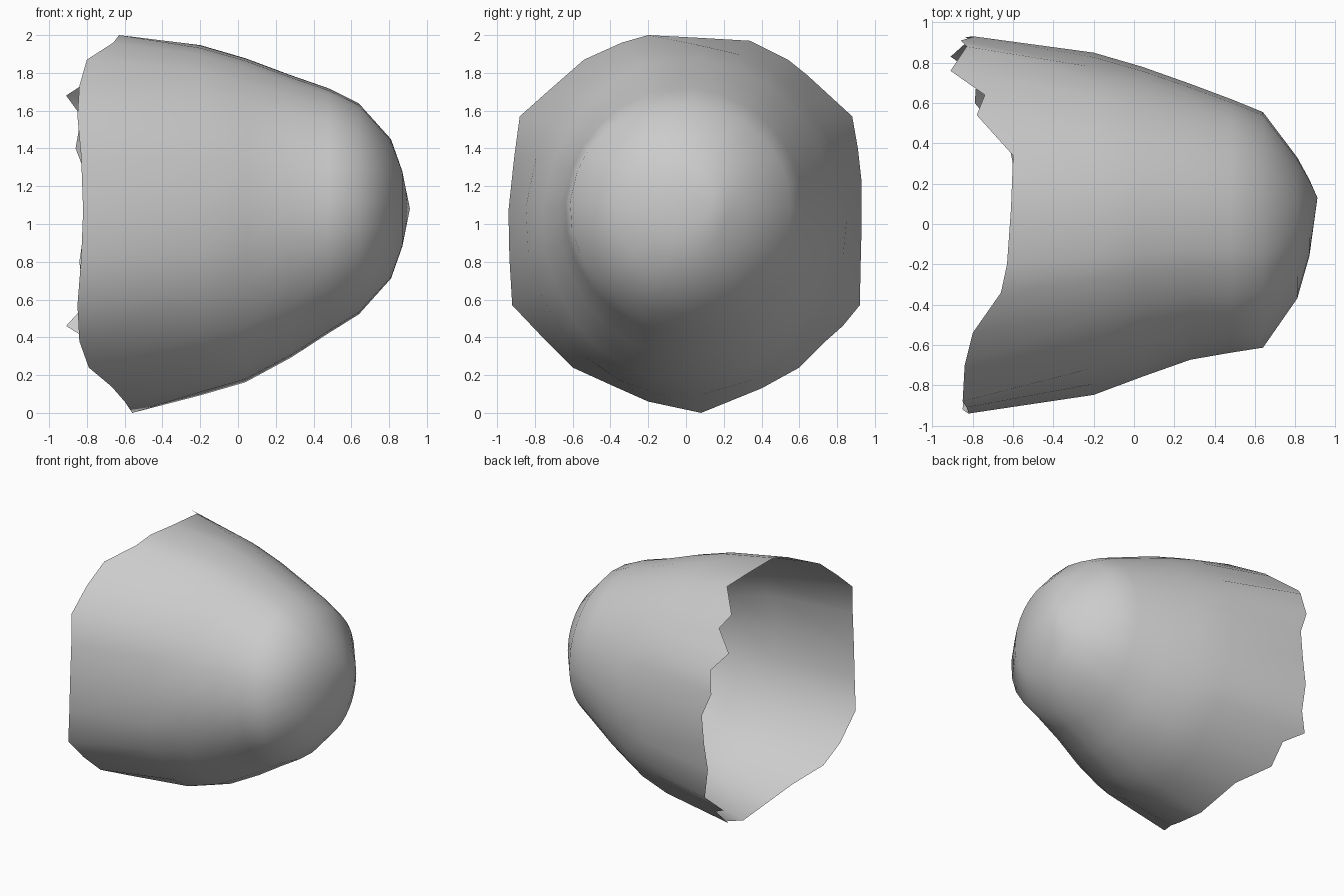
import bpy, bmesh, math

if "Cube" in bpy.data.objects:
    bpy.data.objects.remove(bpy.data.objects["Cube"])

# Uneven open rim of the shell (x, y, z), running from the top round the back
RIM = [
    (-.63, -.20, 2.00), (-.61, .08, 1.985), (-.60, .34, 1.97), (-.78, .54, 1.87),
    (-.74, .64, 1.79), (-.91, .76, 1.68), (-.83, .88, 1.57), (-.86, .91, 1.40),
    (-.79, .93, 1.22), (-.81, .93, 1.00), (-.84, .925, .80), (-.81, .92, .57),
    (-.91, .83, .46), (-.78, .74, .38), (-.79, .60, .24), (-.62, .40, .13),
    (-.56, .08, .00), (-.60, -.20, .06), (-.67, -.38, .14), (-.79, -.60, .24),
    (-.84, -.74, .38), (-.85, -.92, .57), (-.83, -.935, .82), (-.82, -.94, 1.07),
    (-.83, -.91, 1.35), (-.85, -.88, 1.57), (-.84, -.70, 1.73), (-.80, -.54, 1.87),
    (-.66, -.34, 1.96),
]
# Rings toward the closed end: x, centre y, centre z, half width, half height
RINGS = [
    (-.20, .00, 1.02, .85, .93),
    (.04, .01, 1.02, .77, .86),
    (.28, .01, 1.04, .685, .75),
    (.48, -.01, 1.07, .63, .65),
    (.64, -.03, 1.08, .585, .56),
    (.81, -.02, 1.08, .35, .37),
    (.87, .03, 1.08, .19, .20),
]
TIP = (.91, .13, 1.08)


def ring_points(x, cy, cz, ry, rz):
    """Oval ring whose spokes follow the direction of each rim point."""
    pts = []
    for _, y, z in RIM:
        a = math.atan2(z - 1.0, y)
        pts.append((x, cy + ry * math.cos(a), cz + rz * math.sin(a)))
    return pts


# Open shell: loft from rim to tip
bm = bmesh.new()
loops = [[bm.verts.new(p) for p in pts] for pts in [RIM] + [ring_points(*r) for r in RINGS]]
n = len(RIM)
for a, b in zip(loops, loops[1:]):
    for i in range(n):
        j = (i + 1) % n
        bm.faces.new((a[i], a[j], b[j], b[i]))
tip = bm.verts.new(TIP)
for i in range(n):
    bm.faces.new((loops[-1][i], loops[-1][(i + 1) % n], tip))
bmesh.ops.recalc_face_normals(bm, faces=bm.faces[:])
# outward normals: the tip must face +x
bm.normal_update()
if tip.normal.x < 0:
    bmesh.ops.reverse_faces(bm, faces=bm.faces[:])

mesh = bpy.data.meshes.new("shell")
bm.to_mesh(mesh)
bm.free()
for f in mesh.polygons:
    f.use_smooth = True
shell = bpy.data.objects.new("shell", mesh)
bpy.context.collection.objects.link(shell)

grey = bpy.data.materials.new("light grey")
grey.diffuse_color = (.6, .6, .6, 1)
grey.use_nodes = True
grey.node_tree.nodes["Principled BSDF"].inputs["Base Color"].default_value = grey.diffuse_color
mesh.materials.append(grey)
